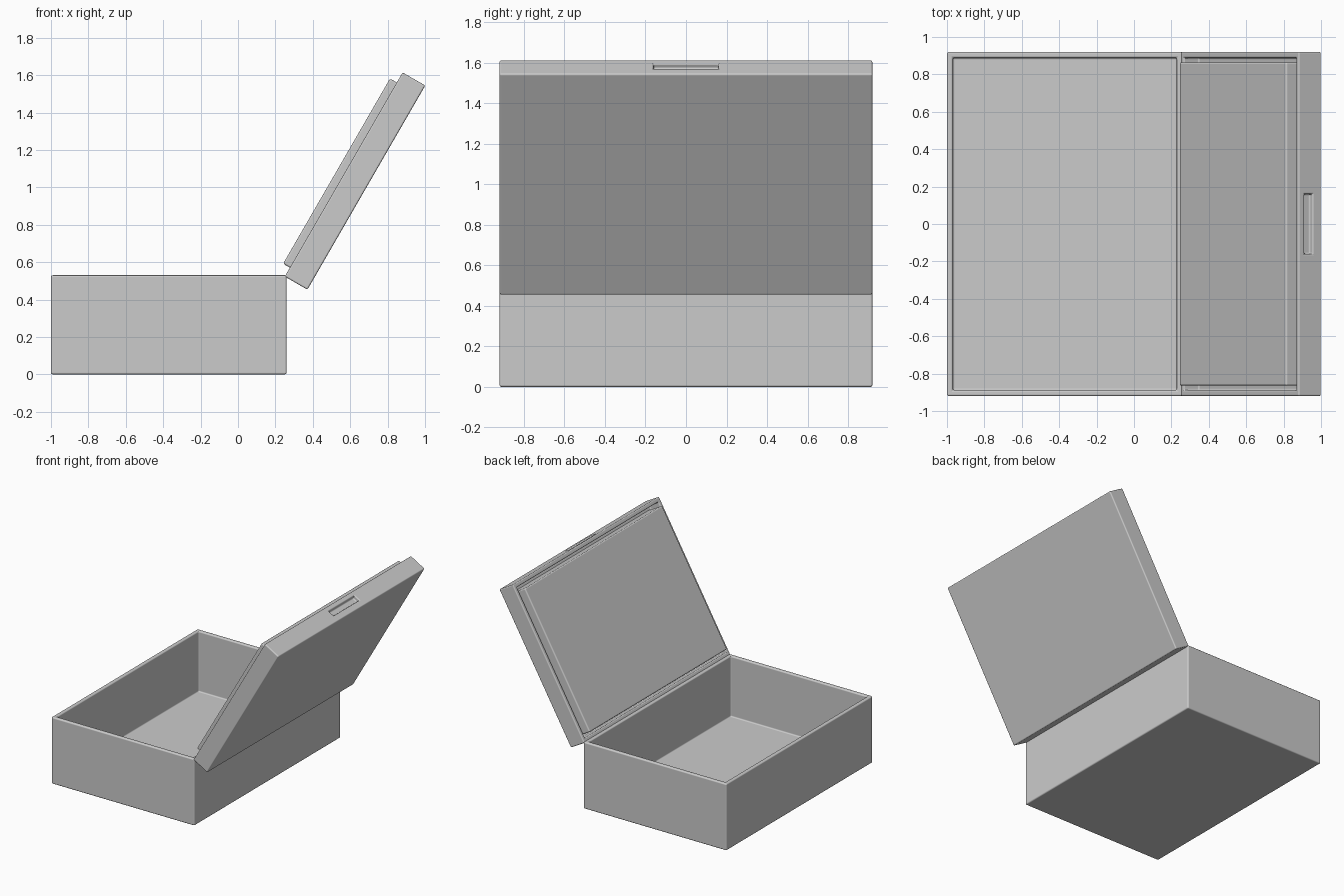
import bpy, bmesh, math
from mathutils import Matrix

if "Cube" in bpy.data.objects:
    bpy.data.objects.remove(bpy.data.objects["Cube"])

WALL = 0.045


def make_block(name, lo, hi, wall=0.0, floor=0.05, end_drop=0.0):
    """Box from corner to corner; a wall width hollows it from the top."""
    bm = bmesh.new()
    bmesh.ops.create_cube(bm, size=1)
    for v in bm.verts:
        v.co = [lo[i] if v.co[i] < 0 else hi[i] for i in range(3)]
        if end_drop and v.co.z == hi[2] and v.co.x < (lo[0] + hi[0]) / 2:
            v.co.z -= end_drop
    if wall:
        top = max(bm.faces, key=lambda f: f.calc_center_median().z)
        bmesh.ops.inset_region(bm, faces=[top], thickness=wall)
        new = bmesh.ops.extrude_discrete_faces(bm, faces=[top])["faces"]
        for v in new[0].verts:
            v.co.z = lo[2] + floor
    bmesh.ops.recalc_face_normals(bm, faces=bm.faces)
    mesh = bpy.data.meshes.new(name)
    bm.to_mesh(mesh)
    bm.free()
    ob = bpy.data.objects.new(name, mesh)
    bpy.context.collection.objects.link(ob)
    return ob


def finish(ob, width=0.01):
    """Rounded edges with smooth shading."""
    mod = ob.modifiers.new("rounding", "BEVEL")
    mod.width = width
    mod.segments = 3
    mod.limit_method = "ANGLE"
    mod.harden_normals = True
    bpy.ops.object.select_all(action="DESELECT")
    ob.select_set(True)
    bpy.context.view_layer.objects.active = ob
    bpy.ops.object.shade_smooth_by_angle(angle=math.radians(40))


# Open box
base = make_block("box_base", (-1, -0.92, 0), (0.26, 0.92, 0.53), WALL)
finish(base)

# Lid shell, modelled flat with its hinge edge at the origin
lid = make_block("lid_shell", (0, -0.92, -0.14), (1.26, 0.92, 0), WALL, 0.045)

# Finger notch in the free end of the lid
cutter = make_block("notch_cutter", (1.232, -0.16, -0.086), (1.3, 0.16, -0.038))
cutter.hide_render = True
cutter.hide_viewport = False
cutter.display_type = "WIRE"
cut = lid.modifiers.new("notch", "BOOLEAN")
cut.operation = "DIFFERENCE"
cut.object = cutter
cut.solver = "EXACT"
finish(lid, 0.009)

# Raised inner panel of the lid, a little lower toward the hinge
panel = make_block("lid_inner_panel", (0.055, -0.864, -0.1), (1.198, 0.864, 0.042),
                   end_drop=0.012)
finish(panel)

# Swing the lid open
swing = Matrix.Translation((0.25, 0, 0.523)) @ Matrix.Rotation(math.radians(-60), 4, "Y")
for ob in (lid, panel, cutter):
    ob.matrix_world = swing
